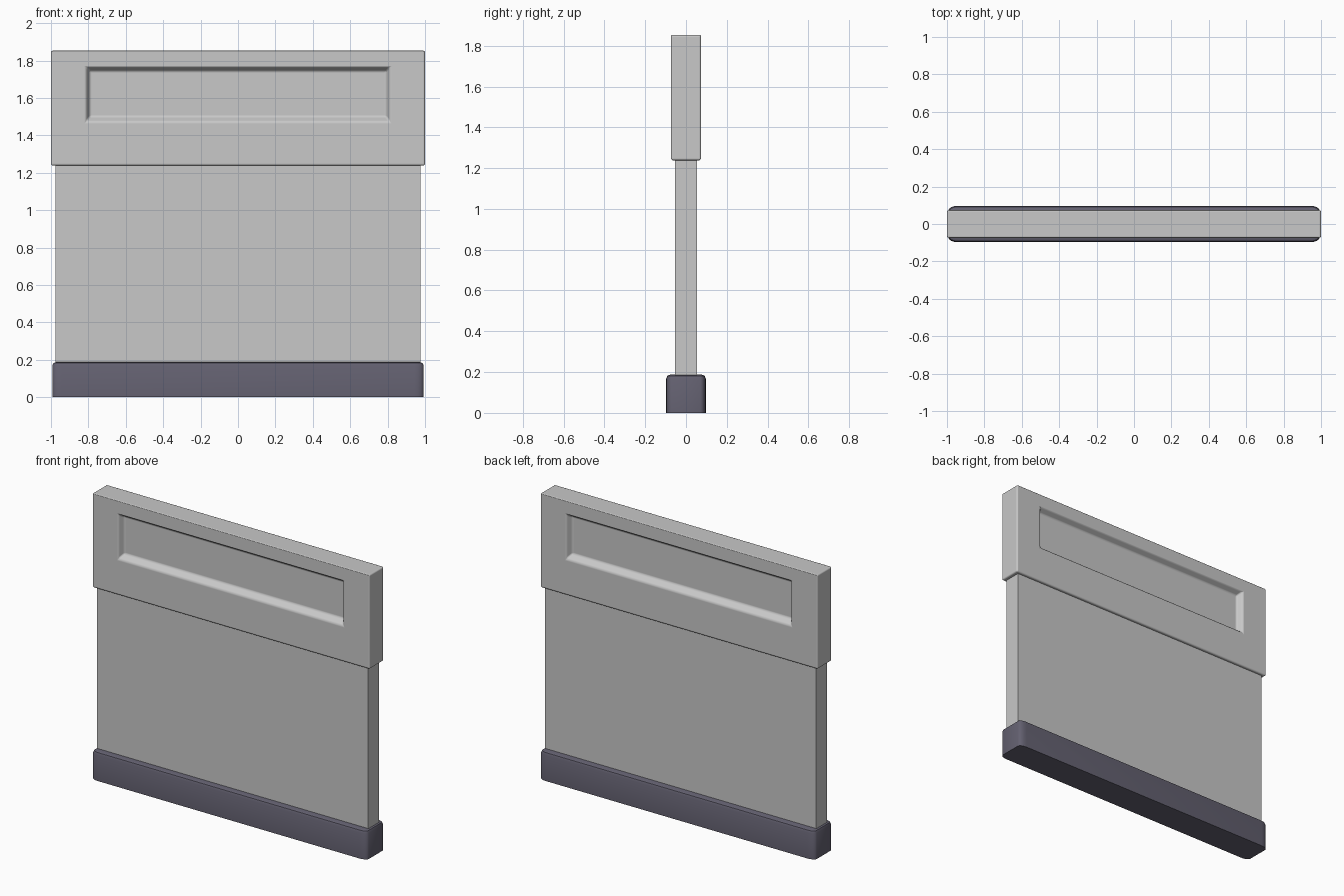
import bpy, bmesh, math

if "Cube" in bpy.data.objects:
    bpy.data.objects.remove(bpy.data.objects["Cube"])


def material(name, rgb):
    m = bpy.data.materials.new(name)
    m.diffuse_color = (*rgb, 1)
    m.use_nodes = True
    m.node_tree.nodes["Principled BSDF"].inputs["Base Color"].default_value = m.diffuse_color
    return m


GREY = material("light_grey", (0.58, 0.58, 0.58))
DARK = material("dark_slate", (0.125, 0.118, 0.162))


def finish(name, bm, mat, bevel=0):
    bmesh.ops.recalc_face_normals(bm, faces=bm.faces[:])
    me = bpy.data.meshes.new(name)
    bm.to_mesh(me)
    bm.free()
    me.materials.append(mat)
    ob = bpy.data.objects.new(name, me)
    bpy.context.collection.objects.link(ob)
    if bevel:
        mod = ob.modifiers.new("rounded_edges", 'BEVEL')
        mod.width = bevel
        mod.segments = 3
        mod.limit_method = 'ANGLE'
        mod.angle_limit = math.radians(30)
        mod.harden_normals = True
        me.shade_smooth()
    return ob


def box(x, y, z0, z1):
    bm = bmesh.new()
    bmesh.ops.create_cube(bm, size=2)
    for v in bm.verts:
        v.co = (v.co.x * x, v.co.y * y, z0 if v.co.z < 0 else z1)
    return bm


# Middle panel
finish("middle_panel", box(0.977, 0.055, 0.15, 1.27), GREY)

# Header block with a sloped recess in front and back
bm = box(1.0, 0.074, 1.238, 1.853)
bm.faces.ensure_lookup_table()
for face in [f for f in bm.faces if abs(f.normal.y) > 0.9]:
    side = 1 if face.normal.y > 0 else -1
    for x, z0, z1, y in ((0.812, 1.474, 1.766, 0.074), (0.792, 1.499, 1.744, 0.036)):
        bmesh.ops.inset_individual(bm, faces=[face], thickness=0.05)
        mid = face.calc_center_median()
        for v in face.verts:
            v.co = (math.copysign(x, v.co.x), side * y, z0 if v.co.z < mid.z else z1)
finish("header_block", bm, GREY, 0.01)

# Base plinth: rounded plan, rounded top edge, flat bottom
bm = bmesh.new()
HX, HY, RX, RY = 0.993, 0.097, 0.05, 0.026
plan = []
for sx, sy, start in ((1, 1, 0), (-1, 1, 90), (-1, -1, 180), (1, -1, 270)):
    for i in range(5):
        a = math.radians(start + i * 22.5)
        plan.append((sx * (HX - RX), sy * (HY - RY), math.cos(a), math.sin(a)))
rings = []
for inset, z in ((0, 0), (0, 0.168), (0.006, 0.182), (0.02, 0.188)):
    rings.append([bm.verts.new((cx + c * (RX - inset), cy + s * (RY - inset), z))
                  for cx, cy, c, s in plan])
n = len(plan)
for lo, hi in zip(rings, rings[1:]):
    for i in range(n):
        j = (i + 1) % n
        bm.faces.new((lo[i], lo[j], hi[j], hi[i])).smooth = True
bm.faces.new(rings[0])
bm.faces.new(rings[-1])
base = finish("base_plinth", bm, DARK)
bpy.context.view_layer.objects.active = base
base.select_set(True)
bpy.ops.object.shade_smooth_by_angle(angle=math.radians(40))
